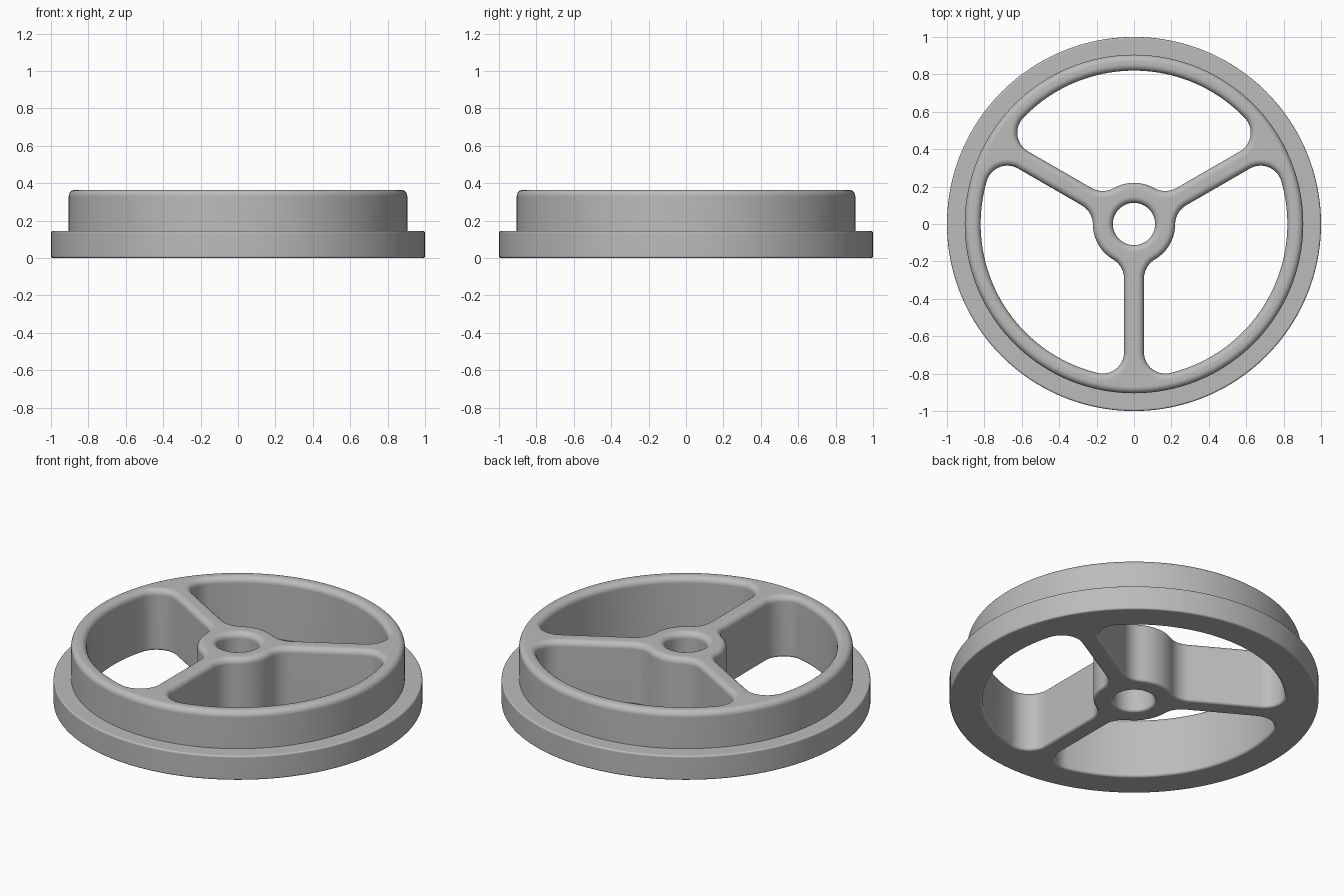
import bpy, bmesh
from math import sin, cos, pi, sqrt, atan2, radians
from mathutils import Vector, Matrix

cube = bpy.data.objects.get("Cube")
if cube:
    bpy.data.objects.remove(cube, do_unlink=True)

# Main sizes
HEIGHT, FLANGE_TOP = 0.365, 0.145
STEP_R, BORE_R, HUB_R, POCKET_R = 0.905, 0.113, 0.22, 0.82
SPOKE_HALF, HUB_FILLET, RIM_FILLET = 0.053, 0.12, 0.115
TOP_ROUND, LOW_ROUND, FLANGE_ROUND = 0.034, 0.015, 0.01


def arc(cx, cy, r, a0, a1, n, sign=1):
    """Points with their outward (into the metal) directions along an arc."""
    out = []
    for i in range(n + 1):
        a = a0 + (a1 - a0) * i / n
        d = Vector((cos(a), sin(a)))
        out.append((Vector((cx, cy)) + d * r, d * sign))
    return out


def circle(r, n):
    return arc(0, 0, r, 0, 2 * pi, n)[:-1]


def pocket(angle):
    """Filleted window between two spokes, the first one at the given angle."""
    hy, ry = SPOKE_HALF + HUB_FILLET, SPOKE_HALF + RIM_FILLET
    hx = sqrt((HUB_R + HUB_FILLET) ** 2 - hy ** 2)
    rx = sqrt((POCKET_R - RIM_FILLET) ** 2 - ry ** 2)
    hub_a, rim_a, mid = atan2(hy, hx), atan2(ry, rx), pi / 3
    half = arc(0, 0, HUB_R, mid, hub_a, 8, -1)
    half += arc(hx, hy, HUB_FILLET, pi + hub_a, 1.5 * pi, 10)[1:]
    half += arc(rx, ry, RIM_FILLET, -pi / 2, rim_a, 18)
    half += arc(0, 0, POCKET_R, rim_a, mid, 24)[1:]
    # Mirror the half across the bisector
    c, s = cos(2 * mid), sin(2 * mid)
    mirror = Matrix(((c, s), (s, -c)))
    full = half + [(mirror @ p, mirror @ d) for p, d in half[-2:0:-1]]
    turn = Matrix.Rotation(angle, 2)
    return [(turn @ p, turn @ d) for p, d in full]


def rounding(off, z, r, a0, a1, n=6):
    """Quarter-round profile points as (offset, height)."""
    return [(off + r * cos(a0 + (a1 - a0) * i / n), z + r * sin(a0 + (a1 - a0) * i / n))
            for i in range(n + 1)]


def loft(bm, outline, profile):
    """Wall that follows the outline; returns its bottom and top edge loops."""
    loops = [[bm.verts.new((*(p + d * off), z)) for p, d in outline] for off, z in profile]
    n = len(outline)
    for low, high in zip(loops, loops[1:]):
        for i in range(n):
            j = (i + 1) % n
            bm.faces.new((low[i], low[j], high[j], high[i]))
    return [[bm.edges.get((lp[i], lp[(i + 1) % n])) for i in range(n)]
            for lp in (loops[0], loops[-1])]


# Outer wall: flange, step and rounded crown
f = FLANGE_ROUND
outer = rounding(1 - f, f, f, -pi / 2, 0, 4)
outer += rounding(1 - f, FLANGE_TOP - f, f, 0, pi / 2, 4)
outer += [(STEP_R, FLANGE_TOP)]
outer += rounding(STEP_R - TOP_ROUND, HEIGHT - TOP_ROUND, TOP_ROUND, 0, pi / 2)

# Inner walls: rounded at both ends
inner = rounding(LOW_ROUND, LOW_ROUND, LOW_ROUND, 1.5 * pi, pi, 4)
inner += rounding(TOP_ROUND, HEIGHT - TOP_ROUND, TOP_ROUND, pi, pi / 2)

bm = bmesh.new()
ends = [loft(bm, circle(0, 160), outer), loft(bm, circle(BORE_R, 64), inner)]
ends += [loft(bm, pocket(radians(a)), inner) for a in (-90, 30, 150)]

# Flat bottom and top faces with the windows left open
for side in (0, 1):
    edges = [e for pair in ends for e in pair[side]]
    bmesh.ops.triangle_fill(bm, edges=edges, use_beauty=True, normal=(0, 0, 2 * side - 1))
bmesh.ops.recalc_face_normals(bm, faces=bm.faces[:])

mesh = bpy.data.meshes.new("spoked_wheel")
bm.to_mesh(mesh)
bm.free()
wheel = bpy.data.objects.new("spoked_wheel", mesh)
bpy.context.collection.objects.link(wheel)

# Plain grey
grey = bpy.data.materials.new("plain_grey")
grey.use_nodes = True
colour = (0.5, 0.5, 0.5, 1)
grey.diffuse_color = colour
grey.node_tree.nodes["Principled BSDF"].inputs["Base Color"].default_value = colour
mesh.materials.append(grey)

# Smooth shading with crisp step and flat faces
bpy.ops.object.select_all(action="DESELECT")
wheel.select_set(True)
bpy.context.view_layer.objects.active = wheel
bpy.ops.object.shade_smooth_by_angle(angle=radians(35))
normals = wheel.modifiers.new("weighted_normals", "WEIGHTED_NORMAL")
normals.keep_sharp = True
